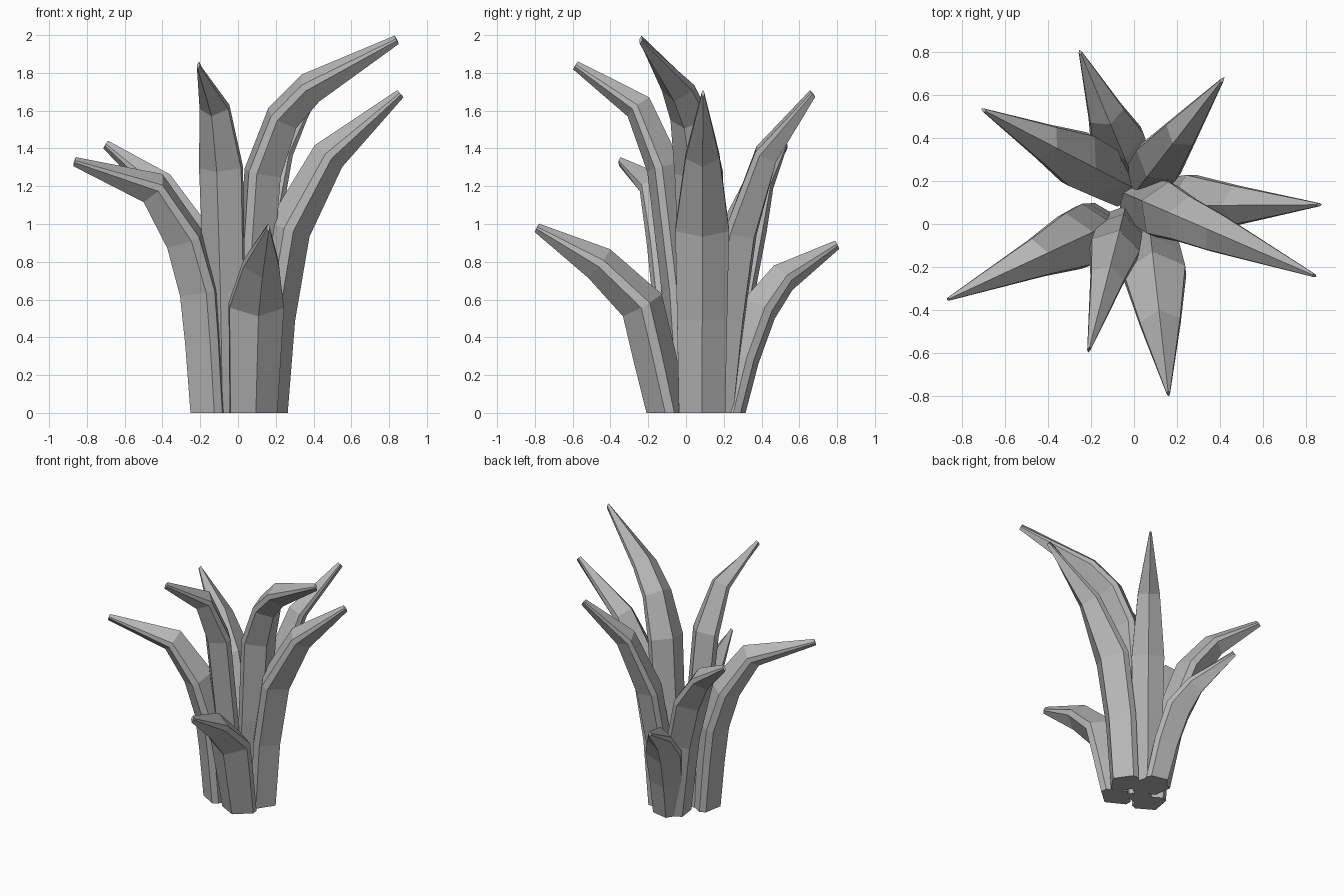
import bpy, bmesh, math
from mathutils import Vector

cube = bpy.data.objects.get("Cube")
if cube:
    bpy.data.objects.remove(cube, do_unlink=True)

grey = bpy.data.materials.new("leaf grey")
grey.use_nodes = True
colour = (0.47, 0.47, 0.47, 1)
grey.diffuse_color = colour
grey.node_tree.nodes["Principled BSDF"].inputs["Base Color"].default_value = colour


def section(width, thick):
    """Flattened hexagon: ridges inside and outside, short straight sides."""
    w, t = width / 2, thick / 2
    return [(0, t), (w, t * 0.22), (w, -t * 0.22),
            (0, -t), (-w, -t * 0.22), (-w, t * 0.22)]


def leaf(name, base, tip, width, bends):
    """Sweep the section from base to tip; bends are (reach fraction, height, size)."""
    start, end = Vector((*base, 0)), Vector(tip)
    reach = Vector((end.x - start.x, end.y - start.y, 0))
    path = [start] + [start + reach * s + Vector((0, 0, z)) for s, z, _ in bends] + [end]
    sizes = [0.86] + [size for _, _, size in bends]
    side = reach.cross(Vector((0, 0, 1))).normalized()
    # Cross-sections swell to the middle, then narrow to a thin blade tip
    shapes = [(width * k, 0.82 * width * math.sqrt(k)) for k in sizes] + [(0.015, 0.05)]
    bm = bmesh.new()
    rings = []
    for i, point in enumerate(path):
        before = (point - path[i - 1]).normalized() if i else Vector((0, 0, 1))
        after = (path[i + 1] - point).normalized() if point != end else before
        along = (before + after).normalized() if i else before
        out = along.cross(side)
        rings.append([bm.verts.new(point + side * a + out * b)
                      for a, b in section(*shapes[i])])
    for low, high in zip(rings, rings[1:]):
        for k in range(6):
            n = (k + 1) % 6
            bm.faces.new((low[k], low[n], high[n], high[k]))
    bm.faces.new(rings[0])
    bm.faces.new(rings[-1])
    bmesh.ops.recalc_face_normals(bm, faces=bm.faces)
    mesh = bpy.data.meshes.new(name)
    bm.to_mesh(mesh)
    bm.free()
    mesh.materials.append(grey)
    bpy.context.collection.objects.link(bpy.data.objects.new(name, mesh))


# Outer leaves
leaf("front_leaf", (0.082, -0.1), (0.16, -0.79, 0.98), 0.29,
     [(0.09, 0.28, 0.93), (0.19, 0.57, 1), (0.52, 0.79, 0.65)])
leaf("back_leaf", (-0.01, 0.228), (-0.25, 0.8, 0.89), 0.25,
     [(0.12, 0.29, 0.93), (0.28, 0.55, 1), (0.5, 0.715, 0.67)])
leaf("right_front_leaf", (-0.155, -0.02), (-0.865, -0.35, 1.33), 0.28,
     [(0.035, 0.37, 0.92), (0.07, 0.64, 1), (0.18, 0.92, 0.95), (0.415, 1.19, 0.65)])
leaf("left_leaf", (0.155, 0.085), (0.86, 0.09, 1.69), 0.285,
     [(0.05, 0.5, 0.93), (0.16, 0.97, 1), (0.46, 1.36, 0.63)])

# Inner leaves, sprouting close together in the middle
leaf("right_back_leaf", (-0.045, 0.19), (-0.7, 0.53, 1.42), 0.26,
     [(0.15, 0.6, 0.93), (0.33, 0.97, 1), (0.56, 1.2, 0.65)])
leaf("back_left_leaf", (0.03, 0.18), (0.41, 0.67, 1.69), 0.23,
     [(0.1, 0.5, 0.93), (0.22, 0.95, 1), (0.5, 1.37, 0.67)])
leaf("tall_front_leaf", (-0.06, 0), (-0.21, -0.585, 1.84), 0.23,
     [(0.07, 0.65, 0.93), (0.2, 1.3, 1), (0.43, 1.62, 0.68)])
leaf("tallest_leaf", (0.01, 0.12), (0.84, -0.24, 1.975), 0.26,
     [(0.09, 0.65, 0.93), (0.145, 1.27, 1), (0.27, 1.56, 0.82), (0.45, 1.72, 0.68)])
